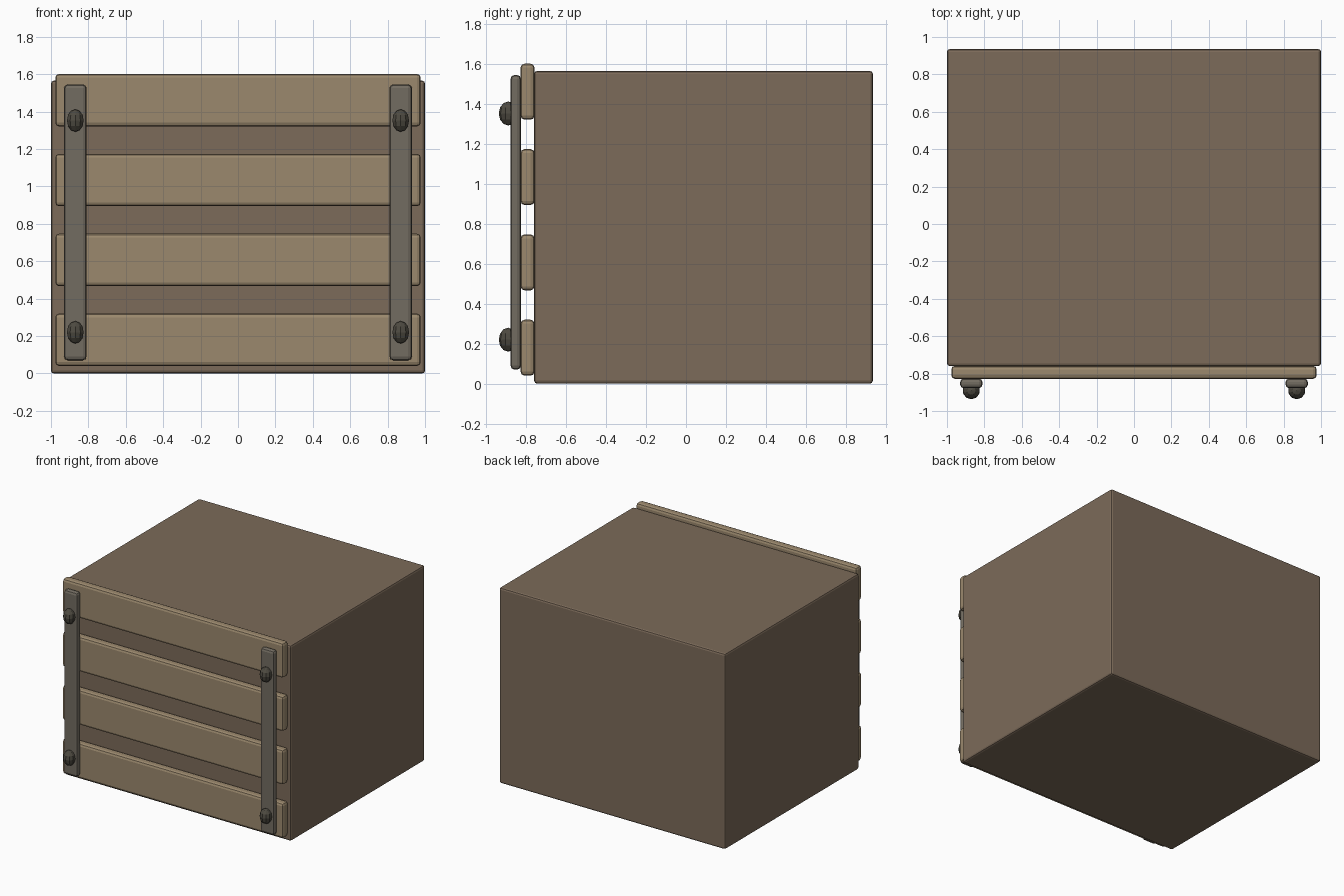
import bpy
from mathutils import Vector

if "Cube" in bpy.data.objects:
    bpy.data.objects.remove(bpy.data.objects["Cube"])


def material(name, color):
    m = bpy.data.materials.new(name)
    m.diffuse_color = (*color, 1)
    m.use_nodes = True
    m.node_tree.nodes["Principled BSDF"].inputs["Base Color"].default_value = m.diffuse_color
    return m


DARK_WOOD = material("dark_wood", (0.20, 0.145, 0.10))
LIGHT_WOOD = material("light_wood", (0.33, 0.25, 0.155))
IRON = material("iron", (0.17, 0.15, 0.12))
BOLT = material("dark_iron", (0.075, 0.068, 0.052))


def box(name, low, high, bevel, mat):
    low, high = Vector(low), Vector(high)
    bpy.ops.mesh.primitive_cube_add(size=1, location=(low + high) / 2)
    ob = bpy.context.object
    ob.name = name
    ob.scale = high - low
    bpy.ops.object.transform_apply(location=False, rotation=False, scale=True)
    mod = ob.modifiers.new("bevel", "BEVEL")
    mod.width = bevel
    mod.segments = 2
    ob.data.materials.append(mat)
    return ob


# Crate body
box("crate_body", (-1, -0.76, 0), (1, 0.935, 1.565), 0.015, DARK_WOOD)

# Front slats
for i in range(4):
    z = 0.18 + i * 0.427
    box(f"front_slat_{i + 1}", (-0.977, -0.828, z - 0.14),
        (0.977, -0.758, z + 0.14), 0.02, LIGHT_WOOD)

# Iron straps with two bolts each
for side, label in ((-1, "left"), (1, "right")):
    x = side * 0.87
    box(f"{label}_strap", (x - 0.06, -0.878, 0.07),
        (x + 0.06, -0.826, 1.545), 0.02, IRON)
    for z, level in ((0.22, "lower"), (1.352, "upper")):
        bpy.ops.mesh.primitive_uv_sphere_add(
            segments=10, ring_count=6, radius=1, location=(x, -0.89, z))
        bolt = bpy.context.object
        bolt.name = f"{label}_{level}_bolt"
        bolt.scale = (0.047, 0.047, 0.06)
        bolt.data.materials.append(BOLT)
